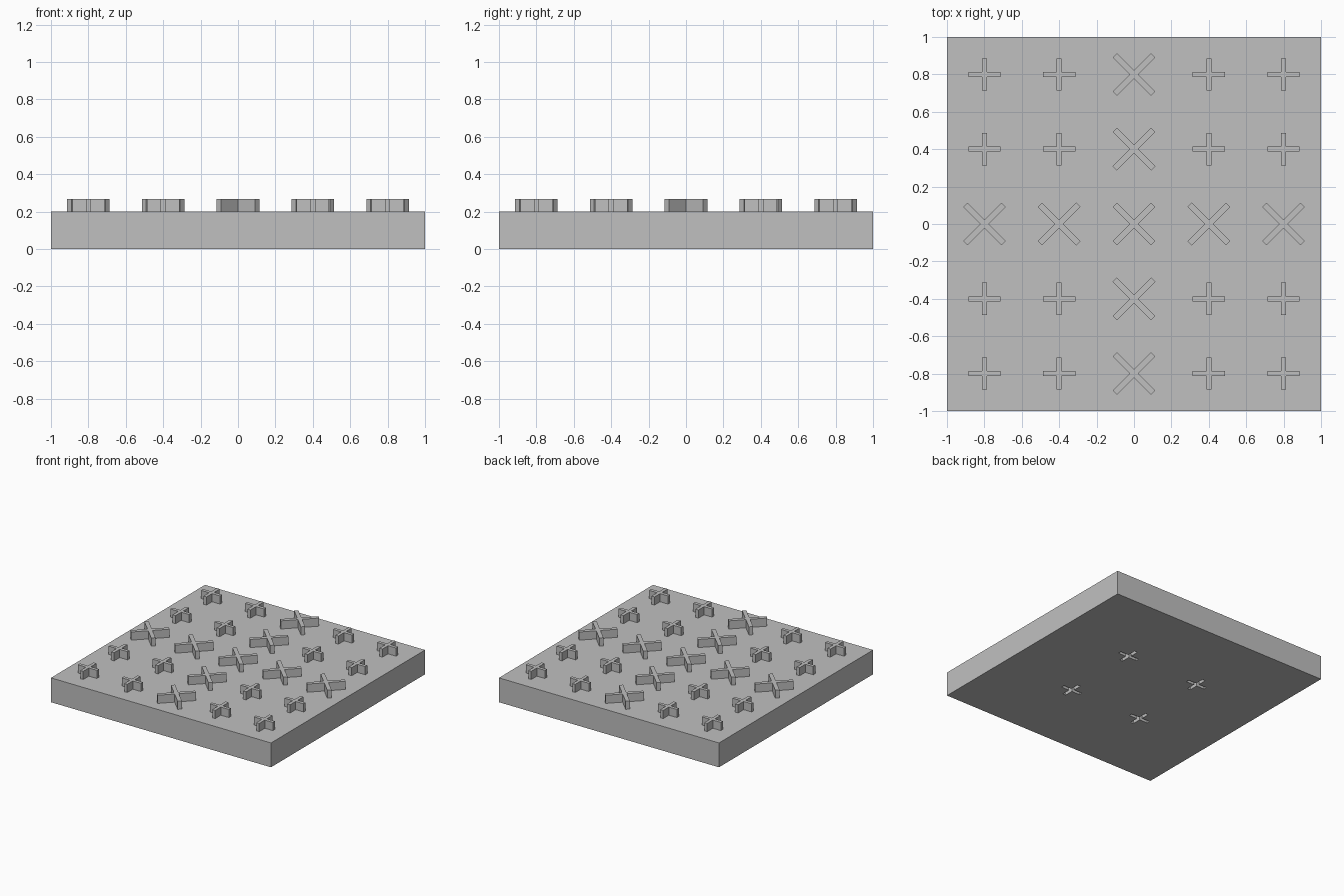
import bpy, bmesh
from math import radians
from mathutils import Matrix

cube = bpy.data.objects.get("Cube")
if cube:
    bpy.data.objects.remove(cube, do_unlink=True)

grey = bpy.data.materials.new("light_grey")
grey.use_nodes = True
colour = (0.53, 0.53, 0.53, 1)
grey.diffuse_color = colour
grey.node_tree.nodes["Principled BSDF"].inputs["Base Color"].default_value = colour

THICK = 0.2
NUB = 0.067


def add_object(name, bm):
    mesh = bpy.data.meshes.new(name)
    bmesh.ops.recalc_face_normals(bm, faces=bm.faces)
    bm.to_mesh(mesh)
    bm.free()
    mesh.materials.append(grey)
    obj = bpy.data.objects.new(name, mesh)
    bpy.context.collection.objects.link(obj)
    return obj


def add_cross(bm, x, y, z, height, reach, width, angle=0):
    """Extruded twelve-sided cross outline."""
    w = width / 2
    arm = [(w, w), (w, reach), (-w, reach)]
    verts = []
    for k in range(4):
        turn = Matrix.Rotation(radians(90 * k + angle), 3, 'Z')
        for px, py in arm:
            p = turn @ Matrix.Translation((px, py, 0)).to_translation()
            verts.append(bm.verts.new((p.x + x, p.y + y, z)))
    base = bm.faces.new(verts)
    out = bmesh.ops.extrude_face_region(bm, geom=[base], use_keep_orig=True)
    top = [g for g in out["geom"] if isinstance(g, bmesh.types.BMVert)]
    bmesh.ops.translate(bm, verts=top, vec=(0, 0, height))


# Square slab
bm = bmesh.new()
bmesh.ops.create_cube(bm, size=1)
bmesh.ops.scale(bm, verts=bm.verts, vec=(2, 2, THICK))
bmesh.ops.translate(bm, verts=bm.verts, vec=(0, 0, THICK / 2))
slab = add_object("slab", bm)

# Four cross-shaped sockets in the underside
bm = bmesh.new()
for x in (-1 / 3, 1 / 3):
    for y in (-1 / 3, 1 / 3):
        add_cross(bm, x, y, -0.05, 0.05 + NUB, 0.087, 0.027)
cutter = add_object("socket_cutter", bm)
cutter.hide_render = True
cut = slab.modifiers.new("sockets", 'BOOLEAN')
cut.operation = 'DIFFERENCE'
cut.solver = 'EXACT'
cut.object = cutter
bpy.context.view_layer.objects.active = slab
bpy.ops.object.modifier_apply(modifier=cut.name)
bpy.data.objects.remove(cutter, do_unlink=True)

# Raised crosses: large diagonal ones on the centre lines, small upright ones elsewhere
plus, diagonal = bmesh.new(), bmesh.new()
for i in range(-2, 3):
    for j in range(-2, 3):
        x, y = i * 0.4, j * 0.4
        if i == 0 or j == 0:
            add_cross(diagonal, x, y, THICK, NUB, 0.145, 0.032, 45)
        else:
            add_cross(plus, x, y, THICK, NUB, 0.086, 0.027)
add_object("upright_crosses", plus)
add_object("diagonal_crosses", diagonal)
